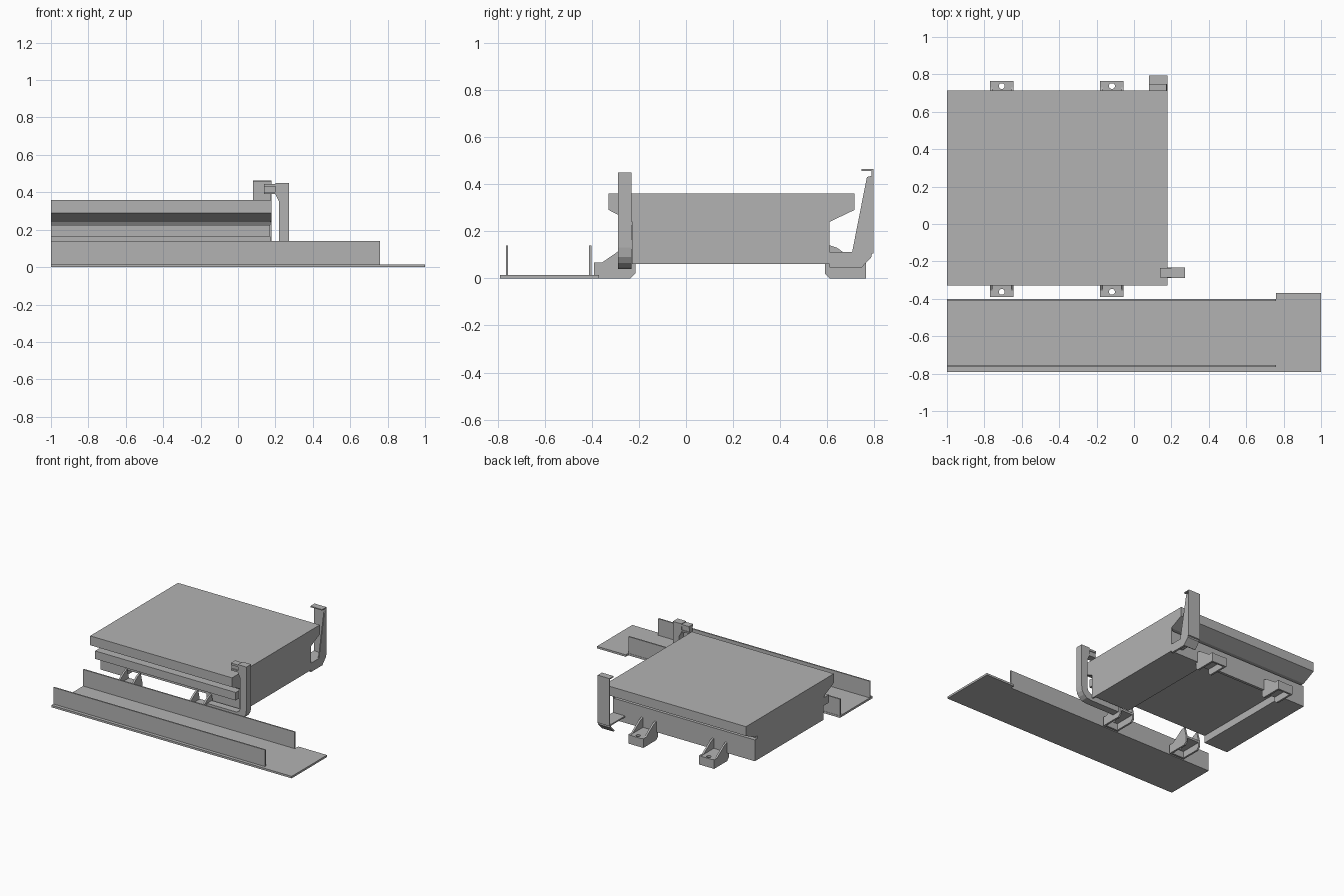
import bpy, bmesh
from mathutils import Vector

if "Cube" in bpy.data.objects:
    bpy.data.objects.remove(bpy.data.objects["Cube"], do_unlink=True)

grey = bpy.data.materials.new("plain grey")
grey.use_nodes = True
colour = (0.45, 0.45, 0.45, 1)
grey.diffuse_color = colour
grey.node_tree.nodes["Principled BSDF"].inputs["Base Color"].default_value = colour


def prism(name, outline, axis, lo, hi):
    """Extrude a closed outline along x (outline is y,z) or y (outline is x,z) or z."""
    bm = bmesh.new()
    place = {"x": lambda a, b: Vector((lo, a, b)),
             "y": lambda a, b: Vector((a, lo, b)),
             "z": lambda a, b: Vector((a, b, lo))}[axis]
    face = bm.faces.new([bm.verts.new(place(a, b)) for a, b in outline])
    moved = bmesh.ops.extrude_face_region(bm, geom=[face])["geom"]
    step = Vector([(hi - lo) * (axis == k) for k in "xyz"])
    bmesh.ops.translate(bm, vec=step, verts=[v for v in moved if isinstance(v, bmesh.types.BMVert)])
    bmesh.ops.recalc_face_normals(bm, faces=bm.faces)
    mesh = bpy.data.meshes.new(name)
    bm.to_mesh(mesh)
    bm.free()
    obj = bpy.data.objects.new(name, mesh)
    bpy.context.collection.objects.link(obj)
    mesh.materials.append(grey)
    return obj


def box(name, x0, x1, y0, y1, z0, z1):
    return prism(name, [(x0, y0), (x1, y0), (x1, y1), (x0, y1)], "z", z0, z1)


def cut(obj, cutter):
    cutter.hide_render = True
    cutter.hide_viewport = True
    cutter.display_type = "WIRE"
    mod = obj.modifiers.new("cut", "BOOLEAN")
    mod.operation = "DIFFERENCE"
    mod.solver = "EXACT"
    mod.object = cutter


# Base track: floor sheet with a wider end, and two upright flanges
prism("track_floor", [(-1, -0.79), (1, -0.79), (1, -0.37), (0.76, -0.37),
                      (0.76, -0.4), (-1, -0.4)], "z", 0, 0.015)
for name, y in (("track_front_flange", -0.765), ("track_back_flange", -0.412)):
    box(name, -1, 0.76, y, y + 0.01, 0.01, 0.14)

# Long body with overhanging top and a front rail
body = prism("body", [(-0.328, 0.36), (-0.328, 0.29), (-0.22, 0.24), (-0.21, 0.225),
                      (-0.27, 0.225), (-0.27, 0.165), (-0.205, 0.165), (-0.205, 0.06),
                      (0.61, 0.06), (0.61, 0.22), (0.58, 0.22), (0.58, 0.24),
                      (0.61, 0.24), (0.715, 0.29), (0.715, 0.36)], "x", -1, 0.17)
cut(body, box("underside_recess_cutter", -0.8, -0.12, -0.3, 0.59, 0, 0.115))
prism("end_cap", [(-0.328, 0.36), (-0.328, 0.29), (-0.23, 0.24), (-0.23, 0.06),
                  (0.61, 0.06), (0.61, 0.24), (0.715, 0.29), (0.715, 0.36)],
      "x", 0.17, 0.18)


# Mounting feet: hollow box with gusseted sides and a bolt hole
def foot(side, x, wall, out):
    def ys(d):
        return wall + out * d
    wide, t = 0.0625, 0.014
    for edge in (-1, 1):
        a = x + edge * wide
        prism(side + "_foot_gusset", [(ys(-0.02), 0.02), (ys(0), 0), (ys(0.155), 0),
                                      (ys(0.155), 0.068), (ys(0.12), 0.068),
                                      (ys(0.03), 0.13), (ys(0), 0.14), (ys(-0.02), 0.06)],
              "x", a - edge * t, a)
    lo, hi = sorted((ys(-0.02), ys(0.155)))
    top = box(side + "_foot_top", x - wide, x + wide, lo, hi, 0.05, 0.066)
    bpy.context.view_layer.update()
    bpy.ops.mesh.primitive_cylinder_add(vertices=24, radius=0.016, depth=0.1,
                                        location=(x, ys(0.128), 0.06))
    hole = bpy.context.object
    hole.name = "bolt_hole_cutter"
    cut(top, hole)
    lo, hi = sorted((ys(0.141), ys(0.155)))
    box(side + "_foot_outer_wall", x - wide, x + wide, lo, hi, 0, 0.06)


for x in (-0.707, -0.118):
    foot("front", x, -0.235, -1)
    foot("back", x, 0.61, 1)

# Front hook: strap curving from under the body up to a head
hook = [(-0.06, 0.04), (0.19, 0.04), (0.225, 0.047), (0.25, 0.065), (0.266, 0.09),
        (0.272, 0.13), (0.272, 0.45), (0.2, 0.45), (0.2, 0.39), (0.22, 0.35),
        (0.22, 0.13), (0.212, 0.105), (0.19, 0.09), (-0.06, 0.09)]
prism("front_hook", hook, "y", -0.288, -0.232)
box("hook_lower_jaw", 0.14, 0.205, -0.285, -0.235, 0.39, 0.402)
box("hook_pin", 0.14, 0.205, -0.275, -0.24, 0.402, 0.43)
box("hook_upper_jaw", 0.14, 0.205, -0.285, -0.235, 0.43, 0.445)

# Back tall bracket: plate, top lip, side web and base
box("back_bracket_plate", 0.08, 0.18, 0.787, 0.795, 0.105, 0.46)
box("back_bracket_lip", 0.08, 0.178, 0.745, 0.795, 0.455, 0.463)
prism("back_bracket_web", [(0.705, 0.11), (0.768, 0.43), (0.79, 0.435), (0.79, 0.11)],
      "x", 0.172, 0.18)
box("back_bracket_floor", 0.08, 0.18, 0.61, 0.79, 0.102, 0.112)
prism("back_bracket_base", [(0.61, 0.11), (0.787, 0.11), (0.787, 0.09), (0.745, 0.045),
                            (0.61, 0.045)], "x", 0.165, 0.18)
prism("back_bracket_slope", [(0.787, 0.105), (0.787, 0.09), (0.745, 0.045),
                             (0.735, 0.05), (0.778, 0.095), (0.778, 0.105)], "x", 0.08, 0.18)
